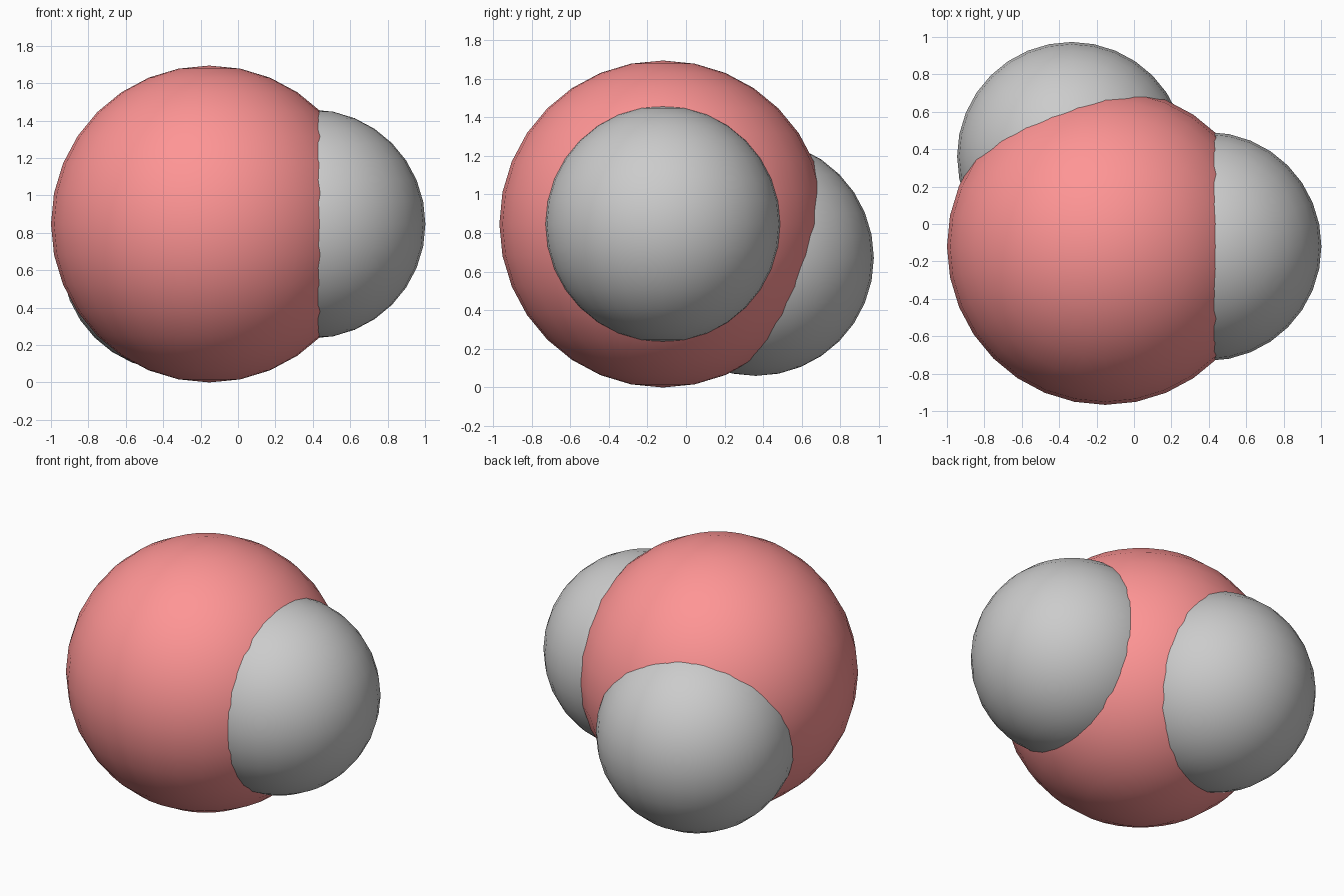
import bpy
from mathutils import Vector

if "Cube" in bpy.data.objects:
    bpy.data.objects.remove(bpy.data.objects["Cube"])

CENTRE = Vector((-0.153, -0.12, 0.847))
BIG_R, SMALL_R, BOND = 0.847, 0.612, 0.543


def ball(name, centre, radius, color=None):
    bpy.ops.mesh.primitive_uv_sphere_add(segments=32, ring_count=16,
                                         radius=radius, location=centre)
    obj = bpy.context.object
    obj.name = name
    bpy.ops.object.shade_smooth()
    if color:
        mat = bpy.data.materials.new(name + "_colour")
        mat.diffuse_color = color
        mat.use_nodes = True
        mat.node_tree.nodes["Principled BSDF"].inputs["Base Color"].default_value = mat.diffuse_color
        obj.data.materials.append(mat)
    return obj


# Large red oxygen atom
ball("oxygen_atom", CENTRE, BIG_R, (1.0, 0.3, 0.3, 1.0))

# Two grey hydrogen atoms, bonded at about 109 degrees
directions = {
    "hydrogen_atom_right": Vector((1, 0, 0)),
    "hydrogen_atom_back": Vector((-0.333, 0.886, -0.322)).normalized(),
}
for name, direction in directions.items():
    ball(name, CENTRE + direction * BOND, SMALL_R)
